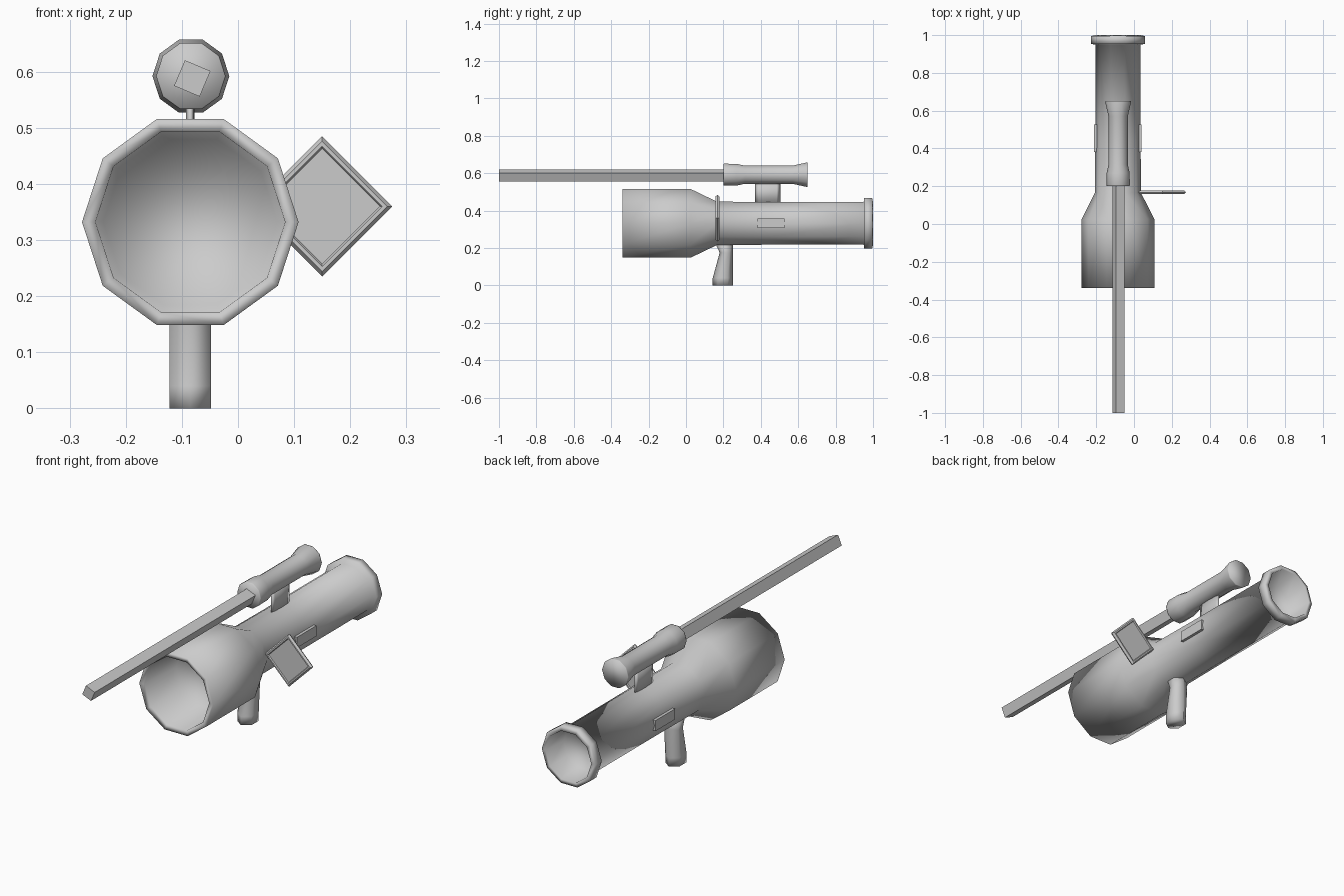
import bpy, bmesh, math
from mathutils import Matrix, Vector

cube = bpy.data.objects.get("Cube")
if cube:
    bpy.data.objects.remove(cube, do_unlink=True)

grey = bpy.data.materials.new("plain_grey")
grey.use_nodes = True
grey.diffuse_color = (0.6, 0.6, 0.6, 1)
grey.node_tree.nodes["Principled BSDF"].inputs["Base Color"].default_value = grey.diffuse_color

AXIS_X = -0.085          # centre line shared by tube, scope and grip


def finish(name, bm, smooth=True):
    bmesh.ops.recalc_face_normals(bm, faces=bm.faces)
    mesh = bpy.data.meshes.new(name)
    bm.to_mesh(mesh)
    bm.free()
    mesh.materials.append(grey)
    for p in mesh.polygons:
        p.use_smooth = smooth
    obj = bpy.data.objects.new(name, mesh)
    bpy.context.collection.objects.link(obj)
    return obj


def loft(name, rings, smooth=True):
    """Skin a list of equal-sized point rings and cap both ends."""
    bm = bmesh.new()
    loops = [[bm.verts.new(p) for p in ring] for ring in rings]
    n = len(loops[0])
    for a, b in zip(loops, loops[1:]):
        for i in range(n):
            j = (i + 1) % n
            bm.faces.new((a[i], a[j], b[j], b[i]))
    bm.faces.new(loops[0])
    bm.faces.new(loops[-1])
    return finish(name, bm, smooth)


def ring_y(x, y, z, r, sides=10, turn=0.0):
    return [Vector((x + r * math.cos(turn + math.tau * i / sides), y,
                    z + r * math.sin(turn + math.tau * i / sides))) for i in range(sides)]


def ring_z(x, y, z, rx, ry, sides, turn=0.0):
    return [Vector((x + rx * math.cos(turn + math.tau * i / sides),
                    y + ry * math.sin(turn + math.tau * i / sides), z)) for i in range(sides)]


def lathe_y(name, x, z, profile, sides=10, turn=0.0, smooth=True):
    return loft(name, [ring_y(x, y, z, r, sides, turn) for y, r in profile], smooth)


# Launcher tube: front bore, flared muzzle, barrel, rear collar, rear bore
lathe_y("launcher_tube", AXIS_X, 0.332, [
    (-0.12, 0.155), (-0.335, 0.169), (-0.34, 0.193), (0.025, 0.193),
    (0.165, 0.122), (0.45, 0.12), (0.95, 0.12), (0.953, 0.142),
    (0.995, 0.142), (1.0, 0.12), (0.88, 0.108)])

# Scope body with wide ends
lathe_y("scope", -0.084, 0.592, [
    (0.2, 0.06), (0.205, 0.062), (0.27, 0.061), (0.315, 0.051),
    (0.57, 0.051), (0.645, 0.0685), (0.65, 0.0675)])

# Long square rod in front of the scope
lathe_y("scope_rod", -0.0815, 0.588, [(-1.0, 0.035), (0.22, 0.035)],
        4, math.radians(22), smooth=False)

# Thin post under the scope
loft("scope_mount", [ring_z(AXIS_X, 0.437, z, 0.0075, 0.068, 8) for z in (0.43, 0.56)])

# Grip with the front edge cut back towards the top
grip = [(0.0, 0.143, 0.25), (0.04, 0.143, 0.25), (0.175, 0.18, 0.25), (0.24, 0.15, 0.25)]
loft("grip", [ring_z(AXIS_X, (a + b) / 2, z, 0.0427, (b - a) / 2, 6, math.pi / 6)
              for z, a, b in grip])

# Diamond sight plate with a raised frame on both faces
sight = [(0.163, 0.103), (0.158, 0.107), (0.158, 0.116), (0.168, 0.125),
         (0.178, 0.116), (0.178, 0.107), (0.173, 0.103)]
plate = lathe_y("side_sight", 0.15, 0.36, sight, 4, smooth=False)

# Flush panels on both sides of the barrel
for side, label in ((1, "left"), (-1, "right")):
    bm = bmesh.new()
    bmesh.ops.create_cube(bm, size=1, matrix=Matrix.Translation(
        (AXIS_X + side * 0.113, 0.455, 0.332)) @ Matrix.Diagonal((0.025, 0.145, 0.05, 1)))
    finish(label + "_panel", bm, smooth=False)
